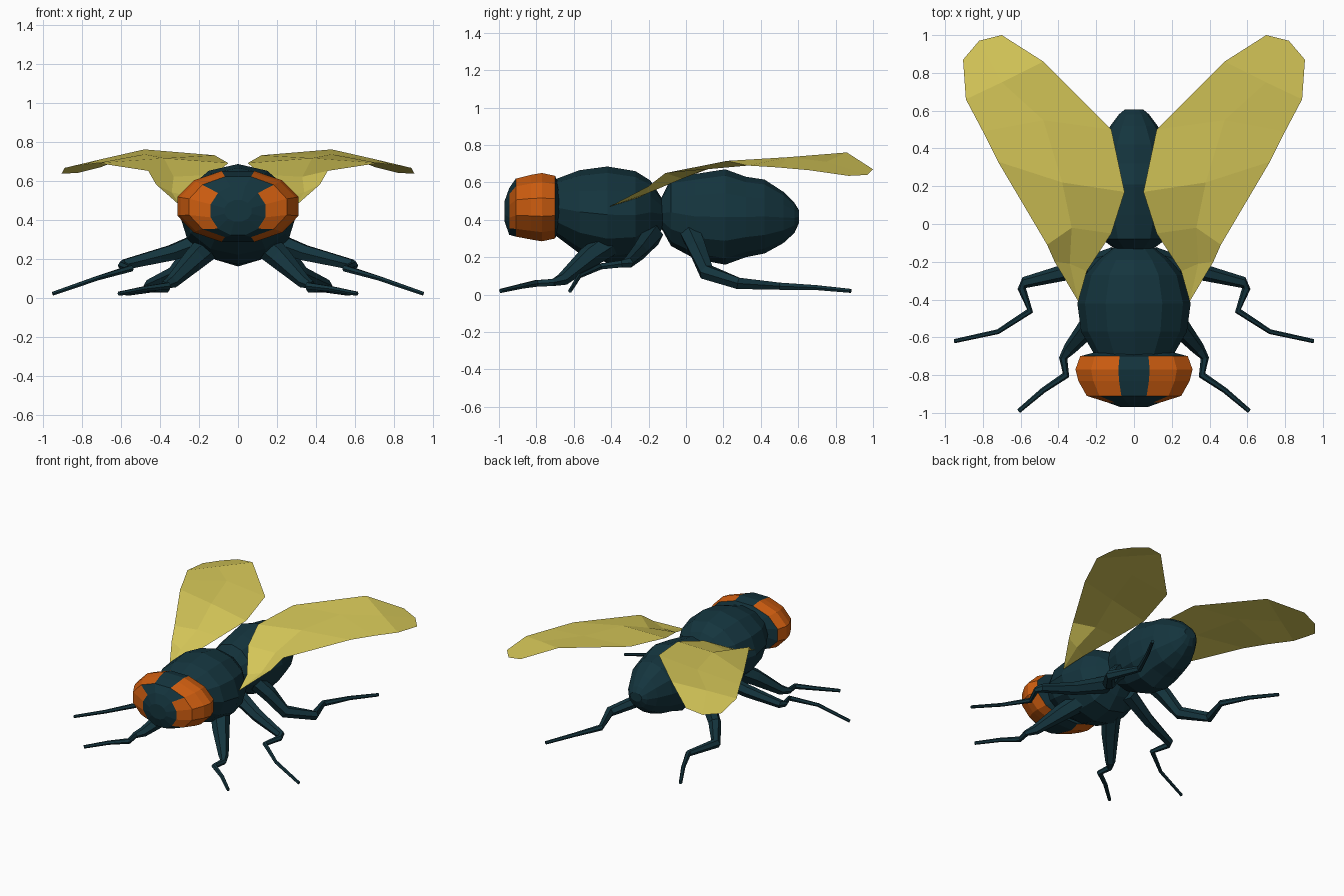
import bpy, bmesh
from math import sin, cos, pi
from mathutils import Vector

cube = bpy.data.objects.get("Cube")
if cube:
    bpy.data.objects.remove(cube, do_unlink=True)


def material(name, rgb):
    m = bpy.data.materials.new(name)
    m.use_nodes = True
    m.diffuse_color = (*rgb, 1)
    m.node_tree.nodes["Principled BSDF"].inputs["Base Color"].default_value = (*rgb, 1)
    return m


teal = material("dark_teal", (0.007, 0.035, 0.048))
orange = material("eye_orange", (0.62, 0.11, 0.005))
yellow = material("wing_yellow", (0.68, 0.58, 0.10))


def finish(name, bm, mats, mirror=False, closed=True):
    if closed:
        bmesh.ops.recalc_face_normals(bm, faces=bm.faces)
    mesh = bpy.data.meshes.new(name)
    bm.to_mesh(mesh)
    bm.free()
    for m in mats:
        mesh.materials.append(m)
    obj = bpy.data.objects.new(name, mesh)
    bpy.context.collection.objects.link(obj)
    if mirror:
        obj.modifiers.new("Mirror", 'MIRROR').use_mirror_merge = False
    return obj


def skin(rings):
    """Join rings of points into one capped tube."""
    bm = bmesh.new()
    loops = [[bm.verts.new(p) for p in ring] for ring in rings]
    n = len(loops[0])
    for a, b in zip(loops, loops[1:]):
        for i in range(n):
            j = (i + 1) % n
            bm.faces.new((a[i], a[j], b[j], b[i]))
    bm.faces.new(loops[0])
    bm.faces.new(loops[-1])
    return bm


def body(profile, sides=12, turn=0.0):
    """Profile rows: y, half width, bottom, top."""
    grow = 1 / cos(turn)
    rings = []
    for y, w, low, high in profile:
        mid, h = (low + high) / 2, (high - low) / 2
        angles = [2 * pi * i / sides + turn for i in range(sides)]
        rings.append([(w * grow * cos(a), y, mid + h * grow * sin(a)) for a in angles])
    return skin(rings)


def leg(name, path, sides=6):
    """Path rows: x, y, z, radius."""
    pts = [Vector(p[:3]) for p in path]
    rings = []
    for i, p in enumerate(pts):
        d = (pts[min(i + 1, len(pts) - 1)] - pts[max(i - 1, 0)]).normalized()
        u = d.cross(Vector((0, 0, 1))).normalized()
        v = u.cross(d)
        r = path[i][3]
        rings.append([p + r * (u * cos(2 * pi * k / sides) + v * sin(2 * pi * k / sides))
                      for k in range(sides)])
    finish(name, skin(rings), [teal], mirror=True)


# Thorax and abdomen
finish("thorax", body([
    (-0.73, 0.15, 0.36, 0.58), (-0.69, 0.21, 0.31, 0.62), (-0.57, 0.28, 0.22, 0.665),
    (-0.42, 0.30, 0.17, 0.685), (-0.27, 0.26, 0.19, 0.66), (-0.19, 0.19, 0.27, 0.61),
    (-0.12, 0.10, 0.36, 0.50)]), [teal])
finish("abdomen", body([
    (-0.14, 0.09, 0.37, 0.50), (-0.08, 0.17, 0.26, 0.62), (0.05, 0.21, 0.19, 0.645),
    (0.21, 0.23, 0.16, 0.67), (0.32, 0.21, 0.20, 0.63), (0.42, 0.18, 0.22, 0.615),
    (0.52, 0.125, 0.275, 0.55), (0.58, 0.08, 0.33, 0.49), (0.605, 0.05, 0.385, 0.45)]), [teal])

# Head, with the bulging side faces coloured as eyes
bm = body([
    (-0.97, 0.07, 0.39, 0.50), (-0.945, 0.14, 0.32, 0.57), (-0.91, 0.25, 0.31, 0.62),
    (-0.83, 0.295, 0.295, 0.64), (-0.77, 0.31, 0.285, 0.65), (-0.70, 0.285, 0.30, 0.635),
    (-0.68, 0.21, 0.35, 0.59)], turn=pi / 12)
for f in bm.faces:
    c = f.calc_center_median()
    if abs(c.x) > 0.1 and -0.945 < c.y < -0.70:
        f.material_index = 1
finish("head_and_eyes", bm, [teal, orange])

# Legs, thick near the body and thin at the feet
leg("front_legs", [
    (0.13, -0.40, 0.28, 0.07), (0.22, -0.52, 0.20, 0.06), (0.34, -0.66, 0.08, 0.035),
    (0.375, -0.71, 0.065, 0.022), (0.36, -0.80, 0.06, 0.02), (0.48, -0.88, 0.045, 0.015),
    (0.61, -0.99, 0.02, 0.012)])
leg("middle_legs", [
    (0.10, -0.18, 0.32, 0.06), (0.34, -0.25, 0.23, 0.045), (0.58, -0.31, 0.17, 0.03),
    (0.595, -0.34, 0.165, 0.022), (0.55, -0.46, 0.15, 0.018), (0.72, -0.57, 0.10, 0.013),
    (0.95, -0.62, 0.02, 0.011)])
leg("hind_legs", [
    (0.12, 0.02, 0.34, 0.06), (0.22, 0.06, 0.25, 0.055), (0.32, 0.11, 0.12, 0.045),
    (0.45, 0.28, 0.06, 0.035), (0.37, 0.50, 0.045, 0.022), (0.46, 0.69, 0.038, 0.015),
    (0.57, 0.88, 0.02, 0.012)])

# Wings: rows of outer edge, middle vein and inner edge points
rows = [
    ((0.42, -0.20, 0.58), (0.34, -0.21, 0.54), (0.25, -0.25, 0.52)),
    ((0.46, -0.11, 0.65), (0.33, -0.02, 0.62), (0.12, -0.05, 0.63)),
    ((0.72, 0.33, 0.69), (0.38, 0.22, 0.715), (0.05, 0.17, 0.69)),
    ((0.80, 0.49, 0.68), (0.48, 0.55, 0.735), (0.12, 0.50, 0.73)),
    ((0.89, 0.66, 0.665), (0.70, 0.75, 0.71), (0.48, 0.86, 0.76)),
    ((0.905, 0.87, 0.635), (0.82, 0.97, 0.64), (0.70, 1.0, 0.67))]
bm = bmesh.new()
root = bm.verts.new((0.295, -0.41, 0.47))
grid = [[bm.verts.new(p) for p in row] for row in rows]
for k in range(2):
    bm.faces.new((root, grid[0][k], grid[0][k + 1]))
    for a, b in zip(grid, grid[1:]):
        bm.faces.new((a[k], b[k], b[k + 1], a[k + 1]))
finish("wings", bm, [yellow], mirror=True, closed=False)
